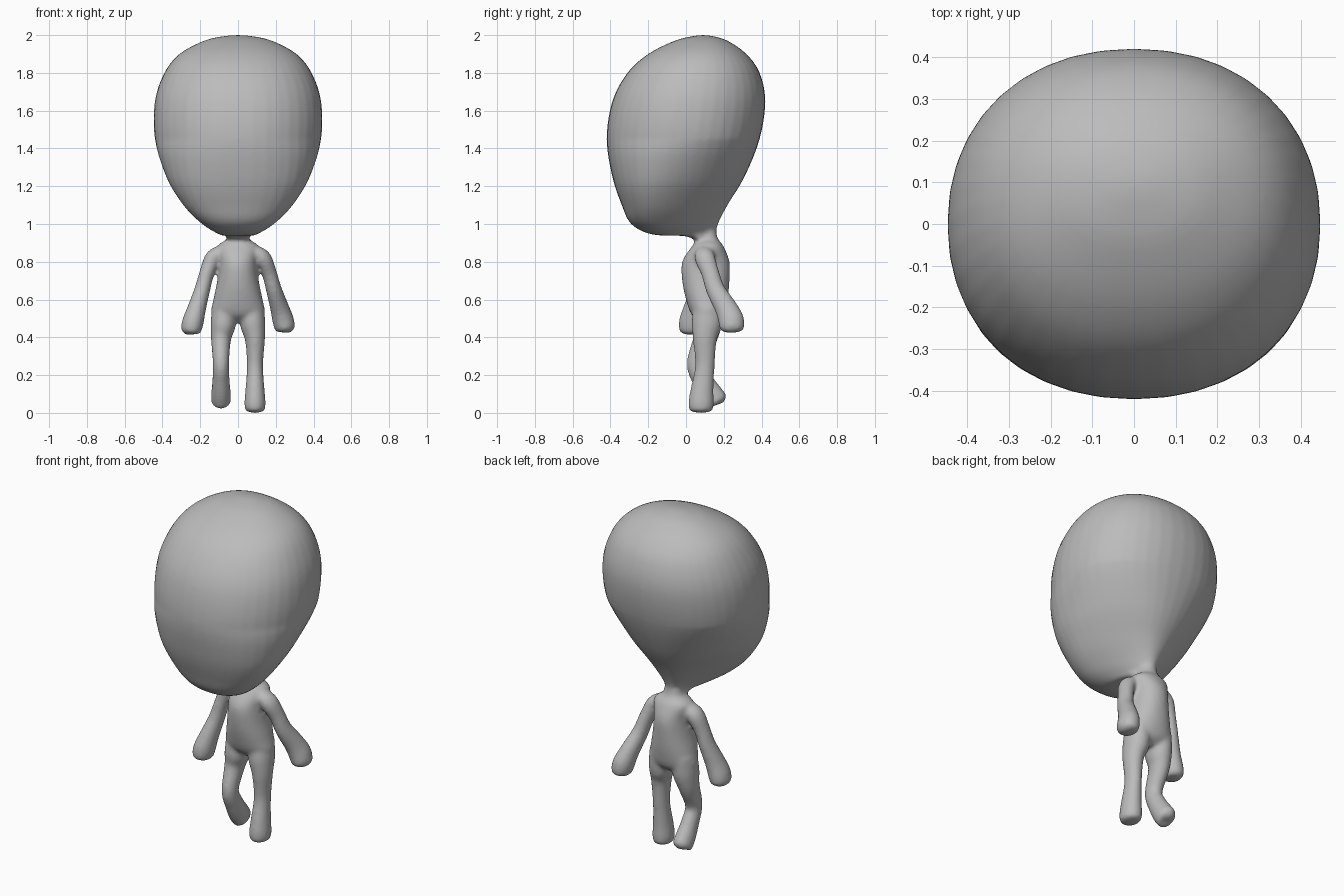
import bpy, bmesh, math
from mathutils import Vector

SIDES, STEPS = 40, 5
ANGLES = [math.tau * step / SIDES for step in range(SIDES)]

cube = bpy.data.objects.get("Cube")
if cube:
    bpy.data.objects.remove(cube, do_unlink=True)

grey = (0.5, 0.5, 0.5, 1)
clay = bpy.data.materials.new("clay grey")
clay.use_nodes = True
clay.diffuse_color = grey
clay.node_tree.nodes["Principled BSDF"].inputs["Base Color"].default_value = grey


def blend(before, start, end, after, t):
    """Catmull-Rom interpolation between start and end."""
    slope_in, slope_out = (end - before) / 2, (after - start) / 2
    gap = end - start
    bend = 3 * gap - 2 * slope_in - slope_out
    return start + t * (slope_in + t * (bend + t * (slope_in + slope_out - 2 * gap)))


def spline(keys):
    """Smooth run through tuples of any length."""
    padded = [keys[0], *keys, keys[-1]]
    points = []
    for group in zip(padded, padded[1:], padded[2:], padded[3:]):
        for step in range(STEPS):
            points.append([blend(*column, step / STEPS) for column in zip(*group)])
    return points + [keys[-1]]


def skin(bm, rings):
    """Join rings of points into a closed tube."""
    loops = [[bm.verts.new(point) for point in ring] for ring in rings]
    for lower, upper in zip(loops, loops[1:]):
        for j in range(SIDES):
            bm.faces.new((lower[j - 1], lower[j], upper[j], upper[j - 1]))
    bm.faces.new(loops[0][::-1])
    bm.faces.new(loops[-1])


def squared(value):
    """Push a sine or cosine slightly outward for a fuller section."""
    return math.copysign(abs(value) ** 0.93, value)


def stack(bm, keys, taper_top):
    """Level rings, pinched at the back below taper_top; key = z, front, back, half width."""
    rings = []
    for z, front, back, half in spline(keys):
        taper = max(0, taper_top - z)
        ys = [squared(math.sin(angle)) for angle in ANGLES]
        xs = [squared(math.cos(angle)) * (1 - taper * y) for angle, y in zip(ANGLES, ys)]
        width = max(half, 0.001) / max(xs)
        middle, depth = (front + back) / 2, max((back - front) / 2, 0.001)
        rings.append([(width * x, middle + depth * y, z) for x, y in zip(xs, ys)])
    skin(bm, rings)


def limb(bm, keys):
    """Oval rings square to the path; key = x, y, z, radius."""
    points = spline(keys)
    spots = [Vector(point[:3]) for point in points]
    rings = []
    for i, spot in enumerate(spots):
        along = spots[min(i + 1, len(spots) - 1)] - spots[max(i - 1, 0)]
        deep = along.cross(Vector((1, 0, 0))).normalized()
        across = deep.cross(along).normalized()
        radius = max(points[i][3], 0.001)
        rings.append([spot + radius * (across * math.cos(angle) + 1.2 * deep * math.sin(angle))
                      for angle in ANGLES])
    skin(bm, rings)


bm = bmesh.new()

# Head: large egg leaning forward, pinched at the back into the neck
stack(bm, [
    (0.9, 0.06, 0.16, 0.05),
    (0.935, 0, 0.16, 0.07),
    (0.945, -0.18, 0.16, 0.1),
    (1, -0.29, 0.17, 0.19),
    (1.1, -0.34, 0.22, 0.29),
    (1.25, -0.39, 0.31, 0.38),
    (1.45, -0.42, 0.39, 0.44),
    (1.65, -0.39, 0.42, 0.44),
    (1.8, -0.31, 0.39, 0.39),
    (1.9, -0.2, 0.32, 0.31),
    (1.97, -0.06, 0.22, 0.18),
    (1.995, 0.04, 0.14, 0.07),
    (2, 0.09, 0.09, 0)], 1.45)

# Torso: sloping shoulders, narrow chest and wider hips
stack(bm, [
    (0.96, 0.06, 0.16, 0.05),
    (0.92, 0.06, 0.17, 0.06),
    (0.88, 0.03, 0.2, 0.11),
    (0.8, -0.02, 0.23, 0.1),
    (0.7, -0.02, 0.23, 0.11),
    (0.6, 0, 0.22, 0.13),
    (0.52, 0.03, 0.2, 0.14),
    (0.48, 0.08, 0.16, 0.07)], 0)

# Arms: left hand swings back, right hand swings forward
for side, swing in ((1, 0.14), (-1, -0.07)):
    limb(bm, [(side * x, 0.1 + swing * reach, z + swing * reach / 20, radius)
              for x, reach, z, radius in (
        (0.08, 0, 0.85, 0.04),
        (0.13, 0, 0.82, 0.045),
        (0.165, 0.2, 0.74, 0.04),
        (0.19, 0.4, 0.65, 0.042),
        (0.22, 0.8, 0.55, 0.05),
        (0.24, 1, 0.48, 0.057),
        (0.25, 1, 0.43, 0.048),
        (0.25, 1, 0.415, 0))])

# Legs: left one straight, right one bent at the knee with the foot trailing
straight = [(0.1, 0.25, 0.043), (0.085, 0.12, 0.051), (0.08, 0.05, 0.056),
            (0.08, 0.01, 0.047), (0.08, 0, 0)]
bent = [(0.055, 0.26, 0.043), (0.09, 0.17, 0.046), (0.14, 0.09, 0.052),
        (0.17, 0.055, 0.046), (0.175, 0.045, 0)]
for side, shin in ((1, straight), (-1, bent)):
    hip = [(side * 0.07, 0.12, 0.58, 0.065), (side * 0.078, 0.11, 0.47, 0.067),
           (side * 0.09, 0.1, 0.39, 0.053)]
    limb(bm, hip + [(side * 0.09, y, z, radius) for y, z, radius in shin])

# Fuse every part into one continuous skin
bmesh.ops.recalc_face_normals(bm, faces=bm.faces)
mesh = bpy.data.meshes.new("figure")
bm.to_mesh(mesh)
bm.free()
mesh.materials.append(clay)
figure = bpy.data.objects.new("figure", mesh)
bpy.context.collection.objects.link(figure)

fuse = figure.modifiers.new("fuse", "REMESH")
fuse.mode = "VOXEL"
fuse.voxel_size = 0.01
fuse.use_smooth_shade = True
soften = figure.modifiers.new("soften", "SMOOTH")
soften.factor = 0.5
soften.iterations = 10
